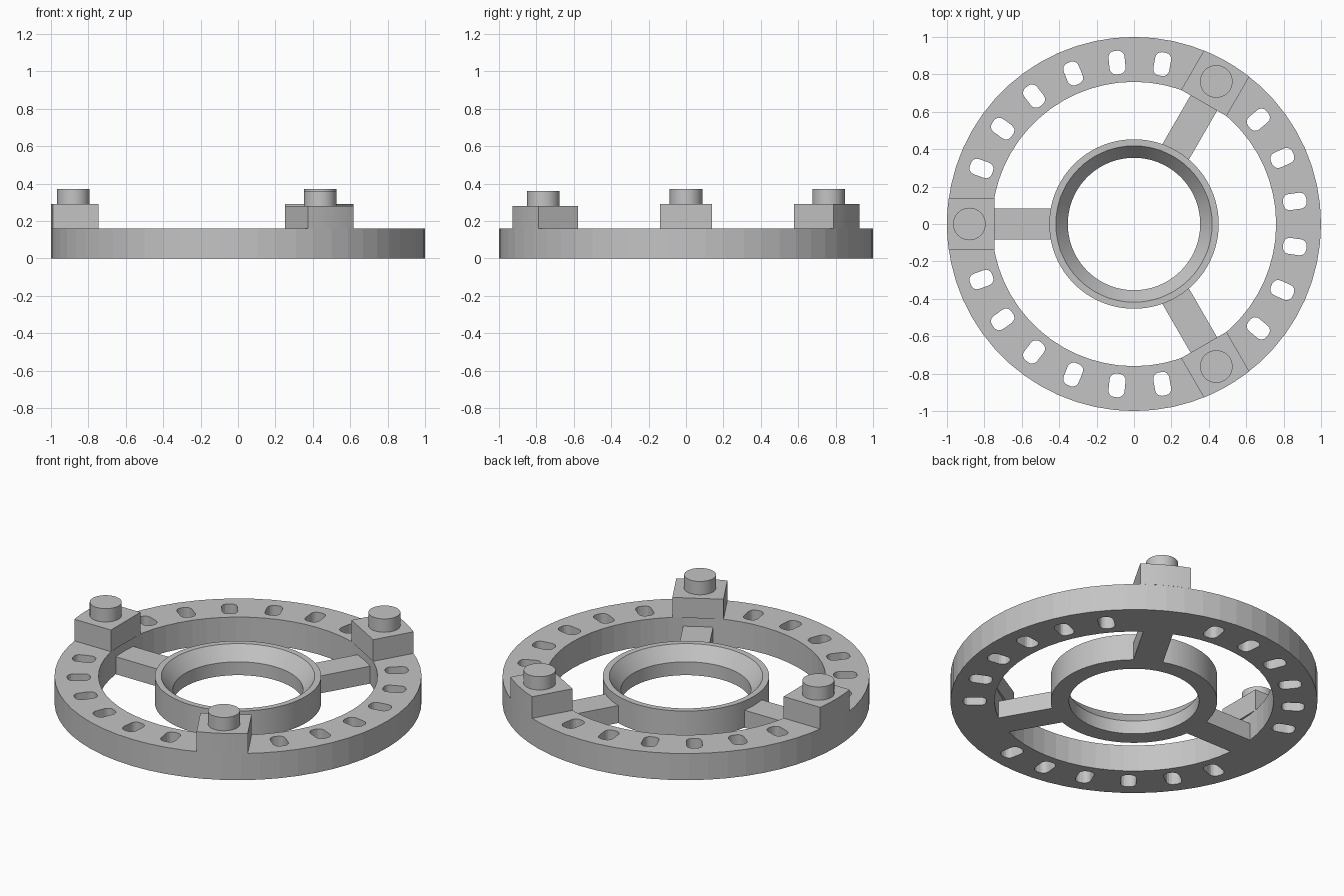
import bpy, bmesh
from math import sin, cos, pi, radians, asin, sqrt
from mathutils import Matrix

cube = bpy.data.objects.get("Cube")
if cube:
    bpy.data.objects.remove(cube)

grey = bpy.data.materials.new("plain_grey")
grey.use_nodes = True
COLOUR = (0.55, 0.55, 0.55, 1)
grey.diffuse_color = COLOUR
grey.node_tree.nodes["Principled BSDF"].inputs["Base Color"].default_value = COLOUR

RING_TOP, INNER, SPOKE_TOP = 0.16, 0.76, 0.105
ARMS = {"left_back": 60, "right": 180, "left_front": 300}


def finish(name, bm, angle=0, smooth=None):
    bmesh.ops.rotate(bm, verts=bm.verts, cent=(0, 0, 0),
                     matrix=Matrix.Rotation(radians(angle), 3, 'Z'))
    bmesh.ops.recalc_face_normals(bm, faces=bm.faces)
    mesh = bpy.data.meshes.new(name)
    bm.to_mesh(mesh)
    bm.free()
    mesh.materials.append(grey)
    obj = bpy.data.objects.new(name, mesh)
    bpy.context.collection.objects.link(obj)
    if smooth:
        bpy.ops.object.select_all(action='DESELECT')
        obj.select_set(True)
        bpy.context.view_layer.objects.active = obj
        bpy.ops.object.shade_smooth_by_angle(angle=radians(smooth))
    return obj


def prism(bm, outline, z0, z1):
    face = bm.faces.new([bm.verts.new((x, y, z0)) for x, y in outline])
    top = bmesh.ops.extrude_face_region(bm, geom=[face])["geom"]
    bmesh.ops.translate(bm, vec=(0, 0, z1 - z0),
                        verts=[v for v in top if isinstance(v, bmesh.types.BMVert)])


def lathe(bm, profile, sides):
    """Closed (radius, height) profile turned around the z axis."""
    rows = [[bm.verts.new((r * cos(2 * pi * i / sides), r * sin(2 * pi * i / sides), z))
             for r, z in profile] for i in range(sides)]
    n = len(profile)
    for i, row in enumerate(rows):
        nxt = rows[(i + 1) % sides]
        for j in range(n):
            k = (j + 1) % n
            bm.faces.new((row[j], nxt[j], nxt[k], row[k]))


def slot_outline(cx, half_x, half_y, r, steps=4):
    pts = []
    for q, (sx, sy) in enumerate([(1, 1), (-1, 1), (-1, -1), (1, -1)]):
        for s in range(steps + 1):
            a = (q + s / steps) * pi / 2
            pts.append((cx + sx * (half_x - r) + r * cos(a),
                        sy * (half_y - r) + r * sin(a)))
    return pts


# Outer ring
bm = bmesh.new()
lathe(bm, [(1, 0), (1, RING_TOP), (INNER, RING_TOP), (INNER, 0)], 60)
ring = finish("outer_ring", bm)

# Rounded slots, six between each pair of arms
bm = bmesh.new()
for sector in (0, 120, 240):
    for offset in (-40, -24, -8, 8, 24, 40):
        part = bmesh.new()
        prism(part, slot_outline(0.868, 0.063, 0.043, 0.034), -0.1, 0.3)
        bmesh.ops.rotate(part, verts=part.verts, cent=(0, 0, 0),
                         matrix=Matrix.Rotation(radians(sector + offset), 3, 'Z'))
        temp = bpy.data.meshes.new("slot")
        part.to_mesh(temp)
        part.free()
        bm.from_mesh(temp)
        bpy.data.meshes.remove(temp)
cutter = finish("slot_cutter", bm)
cutter.hide_render = True
cutter.hide_set(True)
cut = ring.modifiers.new("slots", 'BOOLEAN')
cut.object = cutter
cut.operation = 'DIFFERENCE'
cut.solver = 'EXACT'

# Apply the cut and drop the cutter
graph = bpy.context.evaluated_depsgraph_get()
cut_mesh = bpy.data.meshes.new_from_object(ring.evaluated_get(graph))
ring.modifiers.clear()
ring.data = cut_mesh
bpy.data.objects.remove(cutter)

# Hub with a funnel-shaped seat above a straight bore
bm = bmesh.new()
lathe(bm, [(0.453, 0), (0.453, RING_TOP), (0.418, RING_TOP), (0.354, 0.08), (0.354, 0)], 72)
finish("hub", bm, smooth=25)

# Spokes, raised blocks and pins
for name, angle in ARMS.items():
    top = 0.28 if name == "left_front" else 0.29

    bm = bmesh.new()
    prism(bm, [(0.44, -0.082), (0.765, -0.082), (0.765, 0.082), (0.44, 0.082)], 0, SPOKE_TOP)
    finish(name + "_spoke", bm, angle)

    half = 0.14
    reach = asin(half)
    inner = sqrt(INNER ** 2 - half ** 2)
    arc = [(cos(a), sin(a)) for a in (reach * (i / 3 - 1) for i in range(7))]
    bm = bmesh.new()
    prism(bm, [(inner, half), (inner, -half)] + arc, RING_TOP, top)
    finish(name + "_block", bm, angle, smooth=25)

    bm = bmesh.new()
    bmesh.ops.create_cone(bm, cap_ends=True, segments=40, radius1=0.087, radius2=0.087,
                          depth=0.08, matrix=Matrix.Translation((0.88, 0, top + 0.04)))
    finish(name + "_pin", bm, angle, smooth=30)
